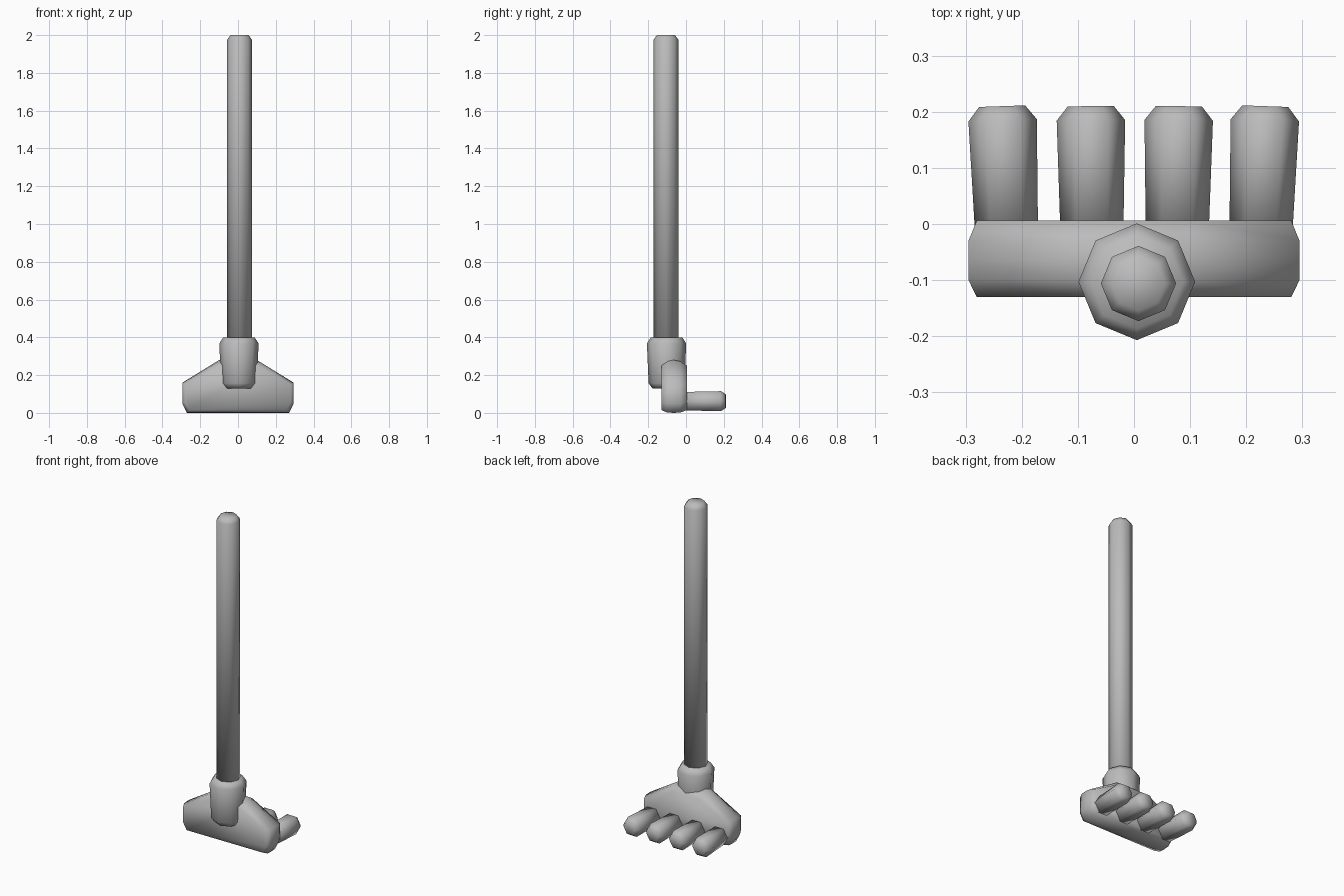
import bpy
import bmesh
from math import cos, sin, tau
from mathutils import Vector

cube = bpy.data.objects.get("Cube")
if cube:
    bpy.data.objects.remove(cube, do_unlink=True)

grey = bpy.data.materials.new("plain grey")
grey.use_nodes = True
colour = (0.5, 0.5, 0.5, 1)
grey.diffuse_color = colour
grey.node_tree.nodes["Principled BSDF"].inputs["Base Color"].default_value = colour


def loft(name, rings):
    """Skin a list of equal-length point rings and close both ends."""
    bm = bmesh.new()
    loops = [[bm.verts.new(p) for p in ring] for ring in rings]
    n = len(loops[0])
    for a, b in zip(loops, loops[1:]):
        for i in range(n):
            j = (i + 1) % n
            bm.faces.new((a[i], a[j], b[j], b[i]))
    bm.faces.new(loops[0])
    bm.faces.new(loops[-1])
    bmesh.ops.recalc_face_normals(bm, faces=bm.faces)
    for face in bm.faces:
        face.smooth = True
    mesh = bpy.data.meshes.new(name)
    bm.to_mesh(mesh)
    bm.free()
    mesh.materials.append(grey)
    obj = bpy.data.objects.new(name, mesh)
    bpy.context.collection.objects.link(obj)
    return obj


def rod(name, start, end, sides, stations):
    """Straight rod; stations are (fraction along the axis, radius)."""
    start, end = Vector(start), Vector(end)
    axis = (end - start).normalized()
    side = Vector((1, 0, 0))
    side = (side - axis * side.dot(axis)).normalized()
    up = axis.cross(side)
    rings = []
    for t, r in stations:
        centre = start.lerp(end, t)
        rings.append([centre + side * (r * cos(tau * i / sides)) + up * (r * sin(tau * i / sides))
                      for i in range(sides)])
    return loft(name, rings)


# Long handle and the collar it sits in
rod("handle", (0.008, -0.106, 0.25), (0.008, -0.106, 2), 8,
    [(0, 0.067), (0.985, 0.067), (1, 0.048)])
rod("collar", (0.005, -0.103, 0.13), (0.005, -0.103, 0.4), 8,
    [(0, 0.075), (0.1, 0.095), (0.88, 0.104), (1, 0.083)])

# Rake head: a humped outline stacked from front to back with softened rims
half = [(0.27, 0.0), (0.295, 0.05), (0.295, 0.16), (0.1, 0.28)]
outline = half + [(-x, z) for x, z in reversed(half)]
head_rings = []
for y, sx, top, bottom in [(-0.13, 0.95, 0.25, 0.015), (-0.1, 1, 0.273, 0.002),
                           (-0.065, 1, 0.28, 0), (-0.03, 1, 0.273, 0.002),
                           (0.006, 0.95, 0.25, 0.015)]:
    head_rings.append([(x * sx, y, bottom + z / 0.28 * (top - bottom)) for x, z in outline])
loft("rake_head", head_rings)

# Four blunt, slightly splayed tines
for number, (base, tip) in enumerate([(-0.227, -0.235), (-0.075, -0.077),
                                      (0.077, 0.08), (0.226, 0.234)], 1):
    rod(f"tine_{number}", (base, -0.02, 0.062), (tip, 0.21, 0.062), 6,
        [(0, 0.056), (0.89, 0.061), (1, 0.041)])
